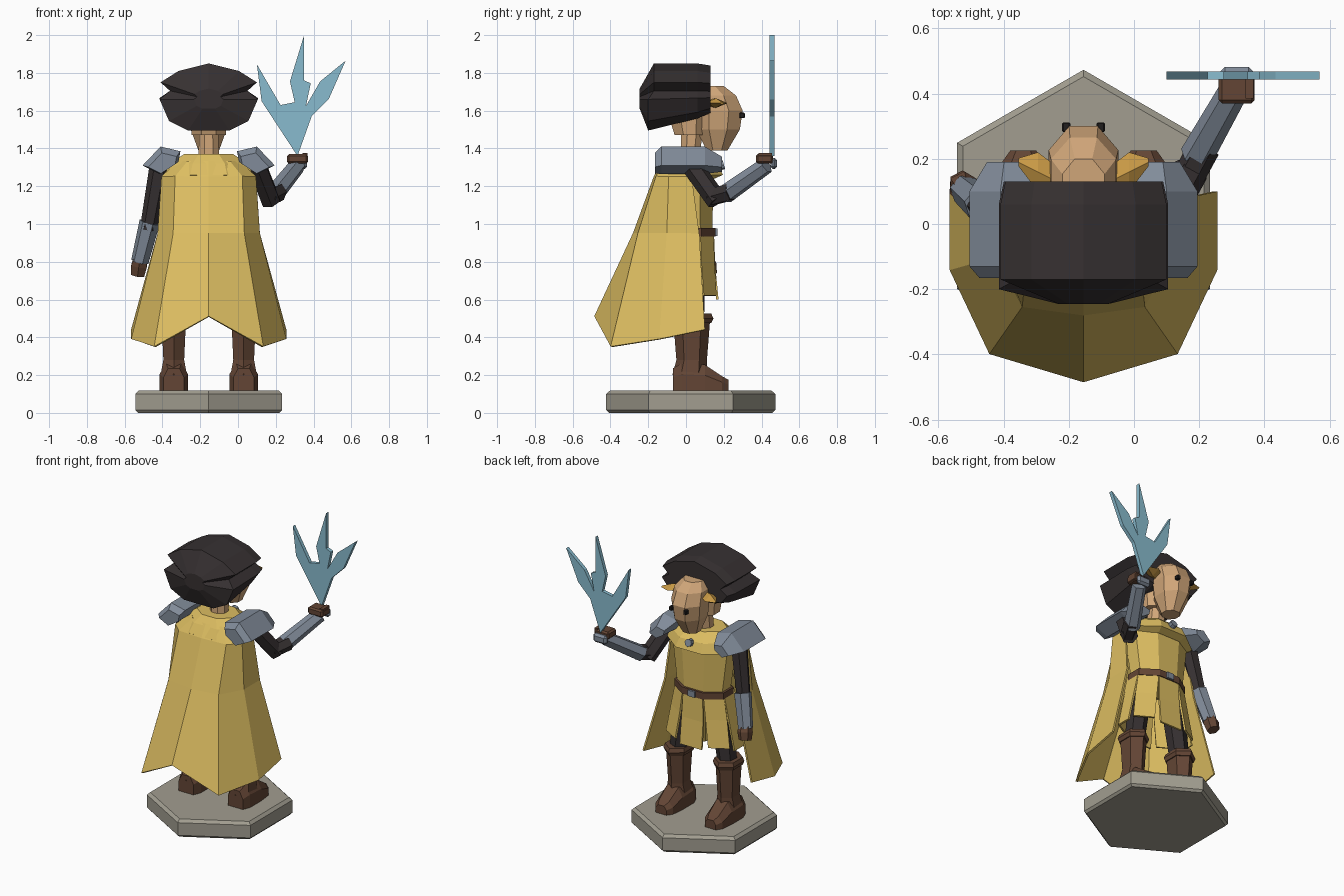
import bpy, bmesh, math
from mathutils import Vector

if "Cube" in bpy.data.objects:
    bpy.data.objects.remove(bpy.data.objects["Cube"])
CX = -0.155  # body centre line


def material(name, rgb):
    m = bpy.data.materials.new(name)
    m.use_nodes = True
    m.diffuse_color = (*rgb, 1)
    m.node_tree.nodes["Principled BSDF"].inputs["Base Color"].default_value = (*rgb, 1)
    return m


yellow = material("cloth yellow", (0.72, 0.51, 0.12))
skin = material("skin tan", (0.63, 0.38, 0.19))
dark = material("dark cloth", (0.037, 0.03, 0.031))
steel = material("steel", (0.22, 0.26, 0.32))
leather = material("brown leather", (0.125, 0.06, 0.035))
ice = material("ice blue", (0.25, 0.5, 0.62))
stone = material("stone", (0.36, 0.34, 0.28))
gold = material("ear gold", (0.58, 0.32, 0.06))
black = material("eye black", (0.015, 0.013, 0.013))


def finish(name, bm, mat, thick=0):
    bmesh.ops.recalc_face_normals(bm, faces=bm.faces)
    me = bpy.data.meshes.new(name)
    bm.to_mesh(me)
    bm.free()
    me.materials.append(mat)
    ob = bpy.data.objects.new(name, me)
    bpy.context.collection.objects.link(ob)
    if thick:
        s = ob.modifiers.new("thickness", "SOLIDIFY")
        s.thickness, s.offset = thick, 0
    return ob


def loft(name, rings, mat, closed=True, thick=0):
    """Skin a list of equal-length point rings; closed rings get end caps."""
    bm = bmesh.new()
    vs = [[bm.verts.new(p) for p in r] for r in rings]
    n = len(vs[0])
    for a, b in zip(vs, vs[1:]):
        for i in range(n if closed else n - 1):
            j = (i + 1) % n
            bm.faces.new((a[i], a[j], b[j], b[i]))
    if closed:
        bm.faces.new(vs[0])
        bm.faces.new(vs[-1])
    return finish(name, bm, mat, thick)


def ring(hw, y0, y1, z, n=8, x=CX, turn=0.5):
    """Horizontal n-sided ring with flat sides touching the given extents."""
    k = 1 / math.cos(math.pi / n) if turn else 1
    return [(x + hw * k * math.cos(2 * math.pi * (i + turn) / n),
             (y0 + y1) / 2 + (y1 - y0) / 2 * k * math.sin(2 * math.pi * (i + turn) / n), z)
            for i in range(n)]


def tube(name, path, mat, n=6):
    """Straight limb segment through (point, radius) pairs."""
    d = Vector(path[-1][0]) - Vector(path[0][0])
    q = d.to_track_quat("Z", "Y")
    rings = [[Vector(p) + q @ Vector((r * math.cos(2 * math.pi * i / n), r * math.sin(2 * math.pi * i / n), 0))
              for i in range(n)] for p, r in path]
    return loft(name, rings, mat)


def box(name, centre, size, mat, bevel=0):
    bm = bmesh.new()
    bmesh.ops.create_cube(bm, size=1)
    for v in bm.verts:
        v.co = Vector(centre) + v.co * Vector(size)
    if bevel:
        bmesh.ops.bevel(bm, geom=bm.edges[:], offset=bevel, segments=1, affect="EDGES")
    return finish(name, bm, mat)


def mirrored(half):
    """Row from -x to +x out of (x, y, z) points listed from the centre outward."""
    return [(CX - x, y, z) for x, y, z in reversed(half[1:])] + [(CX + x, y, z) for x, y, z in half]


# Hexagonal stand with softened rims
hexes = [(0.375, 0), (0.388, 0.015), (0.388, 0.1), (0.37, 0.118)]
loft("stand", [[(CX + r * 1.155 * math.sin(a * math.pi / 3), 0.025 + r * 1.155 * math.cos(a * math.pi / 3), z)
                for a in range(6)] for r, z in hexes], stone)

# Cape, hanging behind the body
loft("cape", [
    mirrored([(0, -0.12, 1.33), (0.11, -0.1, 1.33), (0.16, -0.04, 1.33), (0.16, 0.02, 1.33)]),
    mirrored([(0, -0.165, 1.25), (0.175, -0.155, 1.25), (0.245, -0.09, 1.25), (0.245, 0.03, 1.25)]),
    mirrored([(0, -0.275, 0.95), (0.185, -0.25, 0.95), (0.265, -0.1, 0.95), (0.265, 0.07, 0.95)]),
    mirrored([(0, -0.48, 0.51), (0.285, -0.395, 0.35), (0.405, -0.14, 0.39), (0.405, 0.1, 0.44)]),
], yellow, closed=False, thick=0.012)

# Shoulder collar, tunic and belt
loft("collar", [ring(0.2, -0.14, 0.15, 1.24), ring(0.235, -0.165, 0.195, 1.26),
                ring(0.205, -0.13, 0.17, 1.32), ring(0.13, -0.09, 0.11, 1.37)], yellow)
loft("tunic", [ring(0.17, -0.08, 0.14, 0.93), ring(0.17, -0.08, 0.14, 0.98), ring(0.205, -0.1, 0.145, 1.26)], yellow)
loft("belt", [ring(0.185, -0.095, 0.155, 0.935), ring(0.185, -0.095, 0.155, 0.98)], leather)
box("belt_buckle", (CX, 0.158, 0.957), (0.05, 0.02, 0.04), steel)
tube("collar_clasp", [((CX, 0.15, 1.3), 0.025), ((CX, 0.2, 1.315), 0.025)], steel, 8)

# Skirt panels with slits between them
for k in range(8):
    row = []
    for z, hw, hd, gap in ((0.95, 0.18, 0.125, 0), (0.78, 0.215, 0.13, 0.04), (0.6, 0.25, 0.145, 0.1)):
        pts = []
        for f in (k - 0.5 + gap, k + 0.5 - gap):
            a = 2 * math.pi * f / 8
            pts.append((CX + hw * 1.06 * math.cos(a), 0.02 + hd * 1.06 * math.sin(a), z + 0.02 * (k % 2)))
        row.append(pts)
    loft("skirt_panel", row, yellow, closed=False, thick=0.012)

# Legs and boots
for side, label in ((-1, "right"), (1, "left")):
    x = CX + side * 0.185
    tube(label + "_legging", [((CX + side * 0.12, 0.03, 0.92), 0.075), ((x, 0.035, 0.45), 0.06)], dark)
    loft(label + "_boot_shaft", [ring(0.07, -0.06, 0.1, 0.2, 6, x), ring(0.055, -0.04, 0.1, 0.28, 6, x),
                                 ring(0.065, -0.055, 0.115, 0.5, 6, x)], leather)
    loft(label + "_boot_cuff", [ring(0.07, -0.06, 0.12, 0.475, 6, x), ring(0.078, -0.07, 0.13, 0.5, 6, x),
                                ring(0.07, -0.06, 0.12, 0.525, 6, x)], leather)
    foot = [(-0.07, 0.055, 0.12), (-0.02, 0.075, 0.15), (0.1, 0.075, 0.14), (0.19, 0.065, 0.08), (0.225, 0.04, 0.06)]
    loft(label + "_boot_foot", [[(x - w, y, 0.115), (x + w, y, 0.115), (x + w, y, 0.115 + h * 0.6),
                                 (x + w * 0.55, y, 0.115 + h), (x - w * 0.55, y, 0.115 + h),
                                 (x - w, y, 0.115 + h * 0.6)] for y, w, h in foot], leather)

    # Faceted shoulder plate
    prof = [(0.35, 1.31), (0.255, 1.41), (0.15, 1.385), (0.16, 1.33), (0.26, 1.265)]
    rings = []
    for y, inset, dz in ((-0.165, 0.25, -0.015), (-0.13, 0, 0), (0.1, 0, 0), (0.19, 0.45, -0.02)):
        rings.append([(CX + side * (px + (0.23 - px) * inset), y, pz + (1.335 - pz) * inset + dz) for px, pz in prof])
    loft(label + "_shoulder_plate", rings, steel)

    # Eyes and ears
    box(label + "_eye", (CX + side * 0.053, 0.297, 1.575), (0.025, 0.03, 0.028), black, 0.004)
    ear = [(0.08, 0.13, 0.045, 0.02), (0.14, 0.16, 0.06, 0.025), (0.2, 0.19, 0.012, 0.006)]
    loft(label + "_ear", [[(CX + side * ex, ey + dy * w, 1.64 + dz * h) for dy, dz in ((-1, 0), (0, 1), (1, 0), (0, -1))]
                          for ex, ey, w, h in ear], gold)

# Lowered arm
tube("right_upper_arm", [((-0.41, 0.02, 1.33), 0.055), ((-0.475, 0.06, 0.97), 0.045)], dark)
tube("right_bracer", [((-0.468, 0.06, 1.01), 0.055), ((-0.52, 0.105, 0.8), 0.047)], steel)
tube("right_glove", [((-0.517, 0.1, 0.82), 0.04), ((-0.523, 0.115, 0.78), 0.048), ((-0.53, 0.125, 0.73), 0.04)], leather)

# Raised arm
tube("left_upper_arm", [((0.1, 0.03, 1.31), 0.055), ((0.175, 0.165, 1.12), 0.055)], dark)
tube("left_elbow", [((0.16, 0.13, 1.14), 0.048), ((0.215, 0.235, 1.17), 0.05)], dark)
tube("left_bracer", [((0.19, 0.205, 1.155), 0.052), ((0.315, 0.425, 1.31), 0.045)], steel)
box("left_glove", (0.315, 0.415, 1.345), (0.11, 0.09, 0.05), leather, 0.01)
box("left_thumb", (0.355, 0.42, 1.35), (0.025, 0.07, 0.05), leather)
box("left_knuckle_guard", (0.315, 0.465, 1.32), (0.1, 0.035, 0.06), steel, 0.014)

# Forked ice shard cut from one flat plate
shard = [(0.315, 1.36), (0.125, 1.65), (0.1, 1.845), (0.225, 1.63), (0.3, 1.645), (0.275, 1.755), (0.35, 2.0),
         (0.35, 1.76), (0.385, 1.745), (0.36, 1.625), (0.435, 1.755), (0.57, 1.865), (0.48, 1.66), (0.39, 1.57)]
loft("ice_shard", [[(x, y, z) for x, z in shard] for y in (0.443, 0.468)], ice)

# Neck and faceted head
loft("neck", [ring(0.055, -0.03, 0.07, 1.34), ring(0.05, -0.025, 0.09, 1.5)], skin)
loft("head", [ring(0.055, 0.11, 0.22, 1.39), ring(0.095, 0.055, 0.285, 1.5), ring(0.107, 0.05, 0.3, 1.6),
              ring(0.1, 0.04, 0.265, 1.68), ring(0.065, 0.04, 0.2, 1.73)], skin)
loft("nape", [ring(0.09, -0.06, 0.1, 1.47), ring(0.1, -0.1, 0.12, 1.6)], skin)

# Two-lobed mop of hair: upper half outline at the back, lower half tucked up at the front
outline = [(0, 1.85), (0.16, 1.81), (0.255, 1.75), (0.205, 1.705), (0.26, 1.66), (0.21, 1.545), (0.11, 1.495)]
outline += [(-x, z) for x, z in reversed(outline[1:])]
rings = []
for y, s in ((0.13, 0.94), (0.06, 1.0), (-0.17, 1.0), (-0.245, 0.3)):
    r = []
    for x, z in outline:
        lift = max(0, 1.68 - z) * max(0, y + 0.17) * 1.5
        tuck = 0.03 if y == -0.17 and z < 1.7 else 0
        r.append((CX + x * s, y - tuck, 1.66 + (z - 1.66) * s + lift))
    rings.append(r)
loft("hair", rings, dark)
